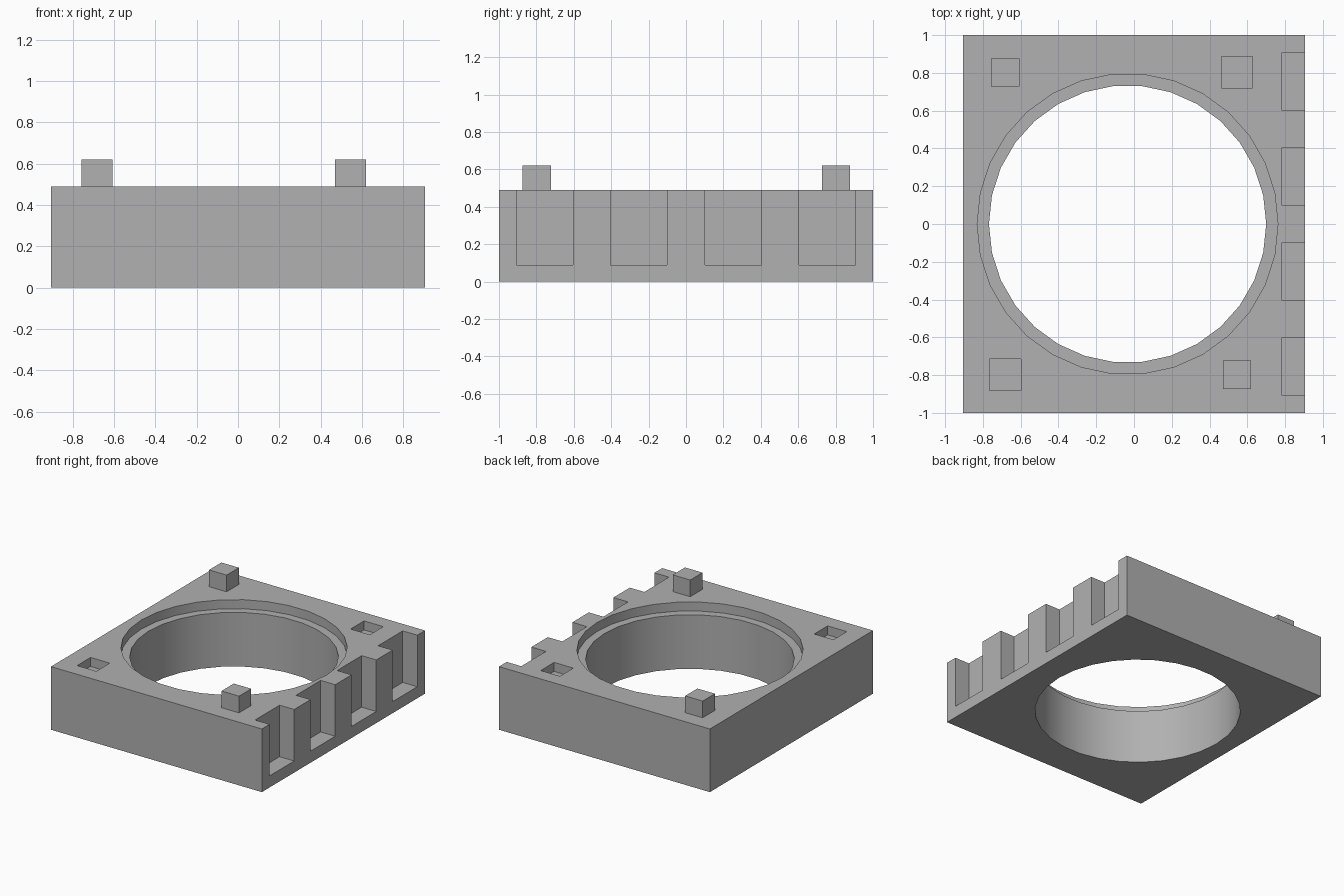
import bpy
import math

default = bpy.data.objects.get("Cube")
if default:
    bpy.data.objects.remove(default, do_unlink=True)

TOP = 0.49            # height of the block
DEPTH = 0.07          # depth of the rim step and the sockets
BORE_X = -0.034       # the bore sits slightly off centre

grey = bpy.data.materials.new("plain_grey")
grey.use_nodes = True
colour = (0.44, 0.44, 0.44, 1)
grey.diffuse_color = colour
grey.node_tree.nodes["Principled BSDF"].inputs["Base Color"].default_value = colour


def box(name, x, y, z):
    """Box from (min, max) ranges on each axis."""
    centre = [(a + b) / 2 for a, b in (x, y, z)]
    bpy.ops.mesh.primitive_cube_add(size=1, location=centre)
    ob = bpy.context.object
    ob.name = name
    ob.scale = [b - a for a, b in (x, y, z)]
    bpy.ops.object.transform_apply(location=False, rotation=False, scale=True)
    ob.data.materials.append(grey)
    return ob


def square(name, cx, cy, size, z):
    h = size / 2
    return box(name, (cx - h, cx + h), (cy - h, cy + h), z)


def cylinder(name, radius, z):
    # 30 sides with a vertex on the x axis
    bpy.ops.mesh.primitive_cylinder_add(
        vertices=30, radius=radius, depth=z[1] - z[0],
        location=(BORE_X, 0, sum(z) / 2), rotation=(0, 0, math.pi / 2))
    ob = bpy.context.object
    ob.name = name
    ob.data.materials.append(grey)
    return ob


def cut(target, cutter):
    mod = target.modifiers.new("cut", 'BOOLEAN')
    mod.operation = 'DIFFERENCE'
    mod.solver = 'EXACT'
    mod.object = cutter
    cutter.hide_render = True
    bpy.ops.object.select_all(action='DESELECT')
    target.select_set(True)
    bpy.context.view_layer.objects.active = target
    bpy.ops.object.modifier_apply(modifier=mod.name)
    bpy.data.objects.remove(cutter, do_unlink=True)


# Main block
block = box("block", (-0.905, 0.905), (-1, 1), (0, TOP))

# Through bore and its stepped rim
cut(block, cylinder("bore_cutter", 0.734, (-0.2, 0.8)))
cut(block, cylinder("rim_cutter", 0.796, (TOP - DEPTH, 0.8)))

# Four open-topped slots along the left side
for i in range(4):
    cy = (i - 1.5) * 0.503
    cut(block, box("slot_cutter", (0.78, 1.1), (cy - 0.151, cy + 0.151), (0.09, 0.8)))

# Square sockets in two opposite corners
for cx, cy in ((-0.682, -0.798), (0.545, 0.803)):
    cut(block, square("socket_cutter", cx, cy, 0.165, (TOP - DEPTH, 0.8)))

bpy.ops.object.shade_smooth_by_angle(angle=math.radians(30))

# Square pegs in the other two corners
for name, cx, cy in (("front_peg", 0.545, -0.798), ("back_peg", -0.682, 0.802)):
    square(name, cx, cy, 0.15, (TOP, 0.62))
